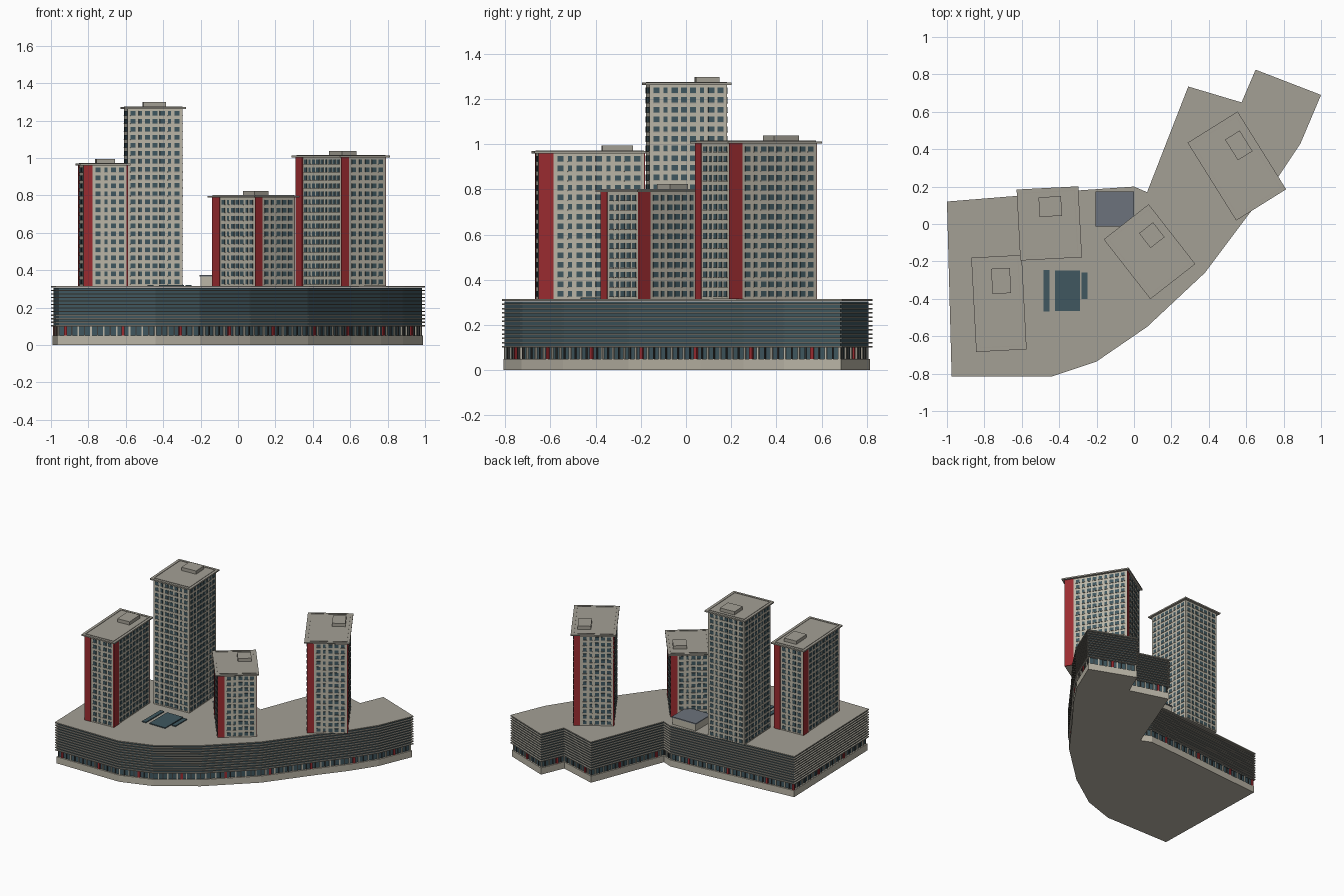
import bpy
import bmesh
from math import radians
from mathutils import Matrix, Vector

cube = bpy.data.objects.get("Cube")
if cube:
    bpy.data.objects.remove(cube, do_unlink=True)


def material(name, r, g, b):
    m = bpy.data.materials.new(name)
    m.use_nodes = True
    m.diffuse_color = (r, g, b, 1)
    m.node_tree.nodes["Principled BSDF"].inputs["Base Color"].default_value = (r, g, b, 1)
    return m


CONCRETE = material("warm concrete", 0.50, 0.47, 0.39)
ROOF = material("roof grey", 0.37, 0.35, 0.30)
FIN = material("louvre grey", 0.36, 0.34, 0.29)
GLASS = material("teal glass", 0.05, 0.095, 0.115)
RED = material("brick red", 0.33, 0.025, 0.03)
SLATE = material("slate blue", 0.15, 0.17, 0.20)
DARK = material("dark frame", 0.05, 0.05, 0.048)


def finish(name, bm, mat, matrix=None):
    bmesh.ops.recalc_face_normals(bm, faces=bm.faces)
    mesh = bpy.data.meshes.new(name)
    bm.to_mesh(mesh)
    bm.free()
    mesh.materials.append(mat)
    obj = bpy.data.objects.new(name, mesh)
    if matrix:
        obj.matrix_world = matrix
    bpy.context.collection.objects.link(obj)
    return obj


def add_box(bm, center, size, frame=None):
    m = Matrix.Translation(center) @ Matrix.Diagonal((*size, 1))
    bmesh.ops.create_cube(bm, size=1, matrix=frame @ m if frame else m)


def box(name, center, size, mat, matrix=None):
    bm = bmesh.new()
    add_box(bm, center, size)
    return finish(name, bm, mat, matrix)


def add_prism(bm, points, z0, z1):
    low = [bm.verts.new((p.x, p.y, z0)) for p in points]
    high = [bm.verts.new((p.x, p.y, z1)) for p in points]
    bm.faces.new(low[::-1])
    bm.faces.new(high)
    for i in range(len(points)):
        j = (i + 1) % len(points)
        bm.faces.new((low[i], low[j], high[j], high[i]))


def prism(name, points, z0, z1, mat):
    bm = bmesh.new()
    add_prism(bm, points, z0, z1)
    return finish(name, bm, mat)


def inset(points, d):
    """Offset a counter-clockwise outline inwards with mitred corners."""
    result = []
    for i, p in enumerate(points):
        a = (p - points[i - 1]).normalized()
        b = (points[(i + 1) % len(points)] - p).normalized()
        na, nb = Vector((-a.y, a.x)), Vector((-b.y, b.x))
        result.append(p + (na + nb) * d / (1 + na.dot(nb)))
    return result


# Podium: base, shop glazing, louvred storeys and roof
outline = [Vector(p) for p in (
    (-1, 0.12), (-0.975, -0.815), (-0.44, -0.815), (-0.2, -0.735), (0.07, -0.55),
    (0.38, -0.26), (0.62, 0.06), (0.77, 0.25), (0.89, 0.43), (1, 0.69),
    (0.65, 0.825), (0.575, 0.65), (0.29, 0.735), (0.07, 0.17), (0, 0.2),
    (-0.29, 0.18), (-0.63, 0.15))]
DECK = 0.315
prism("podium_base", inset(outline, 0.008), 0, 0.05, CONCRETE)
prism("shop_glazing", inset(outline, 0.02), 0.05, 0.1, GLASS)
prism("podium_glass_wall", inset(outline, 0.013), 0.1, 0.305, GLASS)
prism("podium_roof", outline, 0.307, DECK, ROOF)
fins = bmesh.new()
FINS = 11
for i in range(FINS):
    z = 0.1 + i * 0.0188
    add_prism(fins, outline, z, z + 0.0065)
finish("podium_louvres", fins, FIN)

# Shop front posts, with an occasional red pier
posts, dark_posts, piers = bmesh.new(), bmesh.new(), bmesh.new()
line = inset(outline, 0.018)
count = 0
for i, start in enumerate(line):
    span = line[(i + 1) % len(line)] - start
    steps = max(1, round(span.length / 0.034))
    for k in range(steps):
        p = start + span * (k / steps)
        turn = Matrix.Translation((p.x, p.y, 0.075)) @ span.to_3d().to_track_quat("X", "Z").to_matrix().to_4x4()
        if count % 9 == 0:
            add_box(piers, (0, 0, 0), (0.016, 0.014, 0.05), turn)
        elif count % 2:
            add_box(posts, (0, 0, 0), (0.009, 0.012, 0.05), turn)
        else:
            add_box(dark_posts, (0, 0, 0), (0.006, 0.01, 0.05), turn)
        count += 1
finish("shop_posts", posts, CONCRETE)
finish("shop_dark_posts", dark_posts, DARK)
finish("shop_red_piers", piers, RED)

# Roof deck pavilion and skylights
box("pavilion", (-0.103, 0.08, 0.34), (0.196, 0.18, 0.055), CONCRETE)
box("pavilion_roof", (-0.103, 0.08, 0.37), (0.204, 0.188, 0.008), SLATE)
for name, x, y, w, d in (("left", -0.467, -0.357, 0.032, 0.22),
                         ("middle", -0.356, -0.357, 0.134, 0.216),
                         ("right", -0.264, -0.33, 0.032, 0.14)):
    box(name + "_skylight", (x, y, DECK + 0.003), (w, d, 0.008), GLASS)

FLOOR = 0.0437
LIP = 0.018


def tower(name, center, angle, width, depth, top, plant, red):
    frame = Matrix.Translation((*center, 0)) @ Matrix.Rotation(radians(angle), 4, "Z")
    w, d = width - 2 * LIP, depth - 2 * LIP
    rise = top - DECK
    floors = round((rise - 0.015) / FLOOR)
    step = (rise - 0.015) / floors

    # Shaft, overhanging roof slab with parapet, and plant room
    box(name + "_walls", (0, 0, DECK + rise / 2 - 0.004), (w, d, rise - 0.008), CONCRETE, frame)
    box(name + "_roof", (0, 0, top - 0.005), (width, depth, 0.01), ROOF, frame)
    rim = bmesh.new()
    for s in (-1, 1):
        add_box(rim, (s * (w / 2 - 0.003), 0, top), (0.005, d, 0.006))
        add_box(rim, (0, s * (d / 2 - 0.003), top), (w - 0.011, 0.005, 0.006))
    finish(name + "_parapet", rim, FIN, frame)
    x, y, pw, pd = plant
    box(name + "_plant_room", (x, y, top + 0.011), (pw, pd, 0.028), ROOF, frame)

    # Four facades: window grid, sills and a red strip at one end
    panes, sills, strips = bmesh.new(), bmesh.new(), bmesh.new()
    for side in range(4):
        length, out = ((w, d / 2), (d, w / 2))[side % 2]
        face = Matrix.Rotation(radians(90 * side), 4, "Z") @ Matrix.Translation((0, -out, 0))
        strip = (0.048, 0.066)[side % 2] if red else 0
        if red:
            add_box(strips, (strip / 2 - length / 2, 0, DECK + rise / 2 - 0.005),
                    (strip, 0.007, rise - 0.01), face)
        first = -length / 2 + strip + 0.01
        room = length / 2 - 0.01 - first
        columns = round(room / 0.041)
        pitch = room / columns
        for c in range(columns):
            pane = 0.017 if c % 4 == 1 else 0.027
            cx = first + pitch * (c + 0.5)
            for f in range(floors):
                cz = DECK + step * (f + 0.55)
                add_box(panes, (cx, 0, cz), (pane, 0.005, 0.024), face)
                add_box(sills, (cx, 0, cz - 0.0135), (pane + 0.003, 0.009, 0.003), face)
    finish(name + "_windows", panes, GLASS, frame)
    finish(name + "_sills", sills, FIN, frame)
    if red:
        finish(name + "_red_strips", strips, RED, frame)
    else:
        strips.free()


tower("west_tower", (-0.722, -0.425), 3, 0.27, 0.505, 0.97, (0.018, 0.12, 0.1, 0.135), True)
tower("tall_tower", (-0.453, 0.003), 3, 0.33, 0.38, 1.273, (0.01, 0.09, 0.12, 0.105), False)
tower("low_tower", (0.083, -0.148), 38, 0.305, 0.405, 0.798, (0.064, 0.062, 0.095, 0.1), True)
tower("east_tower", (0.55, 0.31), 32, 0.315, 0.49, 1.013, (0.067, 0.088, 0.092, 0.13), True)
